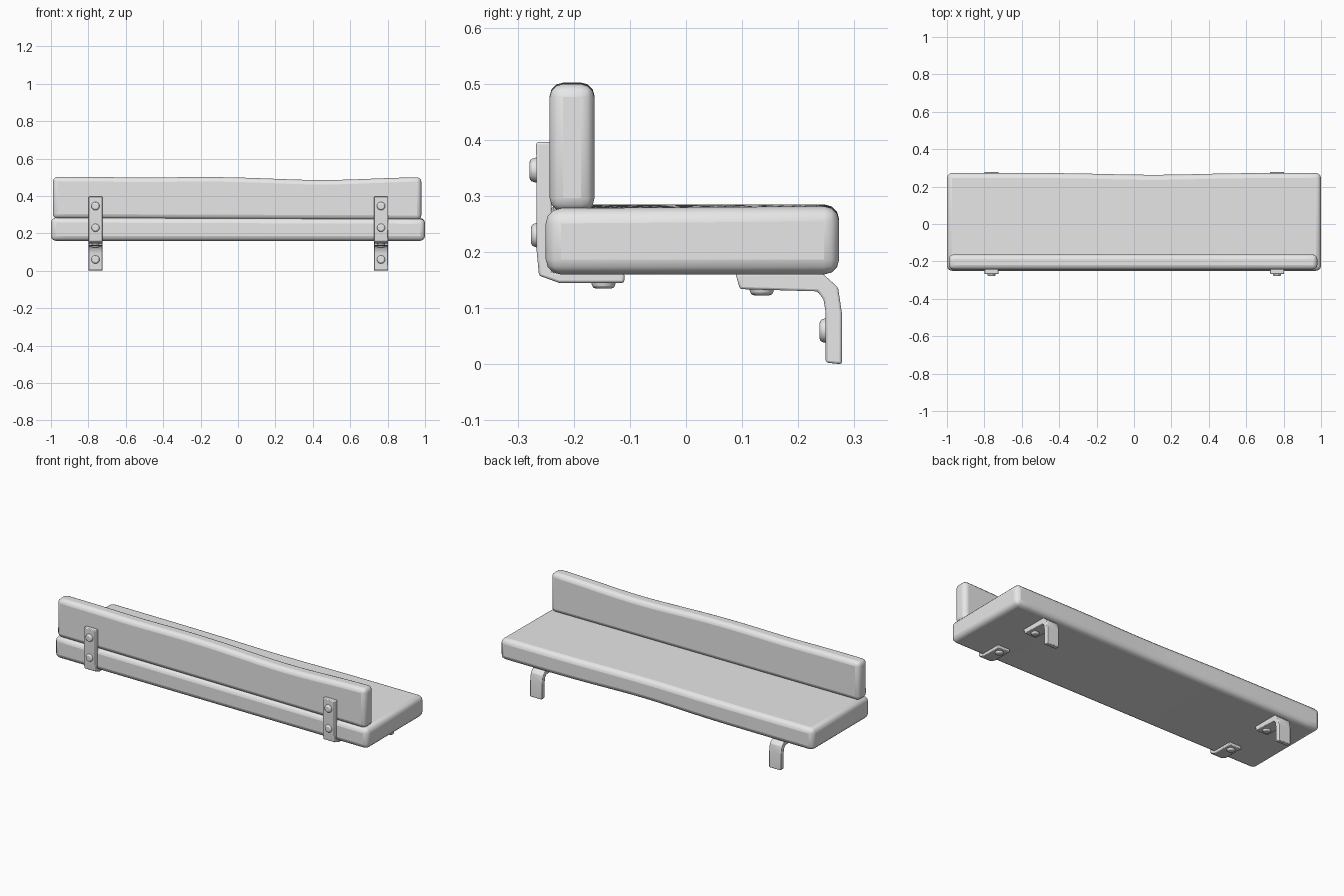
import bpy, bmesh, math
from mathutils import Vector

cube = bpy.data.objects.get("Cube")
if cube:
    bpy.data.objects.remove(cube, do_unlink=True)

grey = bpy.data.materials.new("plain_grey")
grey.use_nodes = True
grey.diffuse_color = (0.8, 0.8, 0.8, 1)
grey.node_tree.nodes["Principled BSDF"].inputs["Base Color"].default_value = (0.8, 0.8, 0.8, 1)


def finish(name, bm, bevel, segments, angle=40):
    """Turn a bmesh into a bevelled, smooth-shaded object."""
    bmesh.ops.recalc_face_normals(bm, faces=bm.faces)
    mesh = bpy.data.meshes.new(name)
    bm.to_mesh(mesh)
    bm.free()
    mesh.materials.append(grey)
    obj = bpy.data.objects.new(name, mesh)
    bpy.context.collection.objects.link(obj)
    mod = obj.modifiers.new("soft_edges", "BEVEL")
    mod.width, mod.segments = bevel, segments
    mod.limit_method, mod.angle_limit = "ANGLE", math.radians(35)
    bpy.ops.object.select_all(action="DESELECT")
    obj.select_set(True)
    bpy.context.view_layer.objects.active = obj
    bpy.ops.object.shade_smooth_by_angle(angle=math.radians(angle))
    return obj


def extrude_x(name, outline, x0, x1, bevel, segments, cuts=0, shape=None):
    """Extrude a (y, z) outline along x, with optional cross cuts to shape."""
    bm = bmesh.new()
    rings = []
    for i in range(cuts + 2):
        x = x0 + (x1 - x0) * i / (cuts + 1)
        rings.append([bm.verts.new((x, y, z)) for y, z in outline])
    n = len(outline)
    for a, b in zip(rings, rings[1:]):
        for k in range(n):
            bm.faces.new((a[k], a[(k + 1) % n], b[(k + 1) % n], b[k]))
    bm.faces.new(rings[0])
    bm.faces.new(rings[-1])
    if shape:
        for v in bm.verts:
            shape(v.co)
    return finish(name, bm, bevel, segments)


def box(y0, y1, z0, z1):
    return [(y0, z0), (y1, z0), (y1, z1), (y0, z1)]


def bump(x, centre, width):
    return math.exp(-((x - centre) / width) ** 2)


# Hand-worn timber: gentle waves along the long edges
def wear_seat(co):
    if co.y > 0:
        co.y -= 0.010 * bump(co.x, 0.1, 0.35)
        if co.z < 0.2:
            co.z += 0.006 * bump(co.x, 0.1, 0.3)
    if co.z > 0.2:
        co.z -= 0.004 * (co.x + 1) * (0.9 if co.y < 0 else 0.4)


def wear_back(co):
    if co.z > 0.4:
        co.z -= 0.017 * bump(co.x, 0.45, 0.36) + 0.004 * bump(co.x, -0.5, 0.2)
    else:
        co.z -= 0.004 * (co.x + 1)


extrude_x("seat_plank", box(-0.25, 0.273, 0.16, 0.285), -1, 1, 0.027, 3, 23, wear_seat)
extrude_x("back_plank", box(-0.243, -0.163, 0.28, 0.502), -0.99, 0.98, 0.024, 3, 23, wear_back)


# Domed bolt heads
def bolt(name, place, direction):
    bm = bmesh.new()
    bmesh.ops.create_cone(bm, cap_ends=True, segments=12, radius1=0.024,
                          radius2=0.019, depth=0.018)
    turn = Vector((0, 0, 1)).rotation_difference(Vector(direction)).to_matrix()
    bmesh.ops.rotate(bm, verts=bm.verts, matrix=turn)
    bmesh.ops.translate(bm, verts=bm.verts, vec=place)
    finish(name, bm, 0.005, 2)


# Bent metal straps
back_strap = [(-0.267, 0.396), (-0.266, 0.2), (-0.262, 0.158), (-0.226, 0.145),
              (-0.11, 0.145), (-0.11, 0.163), (-0.24, 0.163), (-0.24, 0.396)]
front_leg = [(0.088, 0.162), (0.096, 0.134), (0.234, 0.13), (0.245, 0.116),
             (0.249, 0.092), (0.249, 0.003), (0.278, 0), (0.278, 0.09),
             (0.271, 0.137), (0.243, 0.162)]
for side, x in (("right", -0.762), ("left", 0.765)):
    extrude_x(side + "_back_strap", back_strap, x - 0.038, x + 0.038, 0.004, 2)
    extrude_x(side + "_front_leg", front_leg, x - 0.038, x + 0.038, 0.004, 2)
    bolt(side + "_upper_back_bolt", (x, -0.270, 0.346), (0, -1, 0))
    bolt(side + "_lower_back_bolt", (x, -0.267, 0.23), (0, -1, 0))
    bolt(side + "_under_back_bolt", (x, -0.147, 0.144), (0, 0, -1))
    bolt(side + "_under_front_bolt", (x, 0.135, 0.132), (0, 0, -1))
    bolt(side + "_leg_bolt", (x, 0.247, 0.06), (0, -1, 0))
